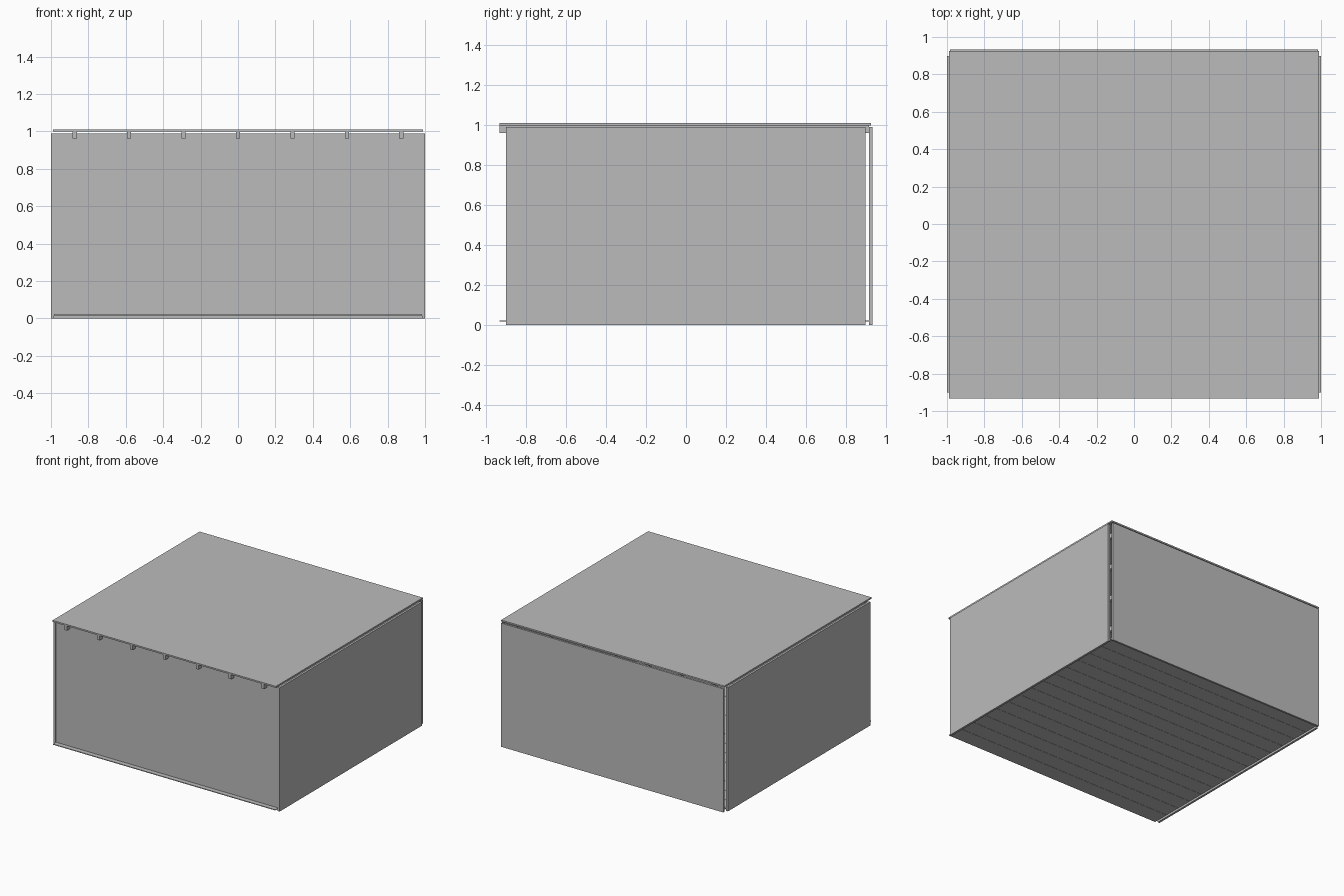
import bpy

old = bpy.data.objects.get("Cube")
if old:
    bpy.data.objects.remove(old, do_unlink=True)

# One plain grey for the whole shelter
grey = bpy.data.materials.new("plain_grey")
grey.use_nodes = True
colour = (0.5, 0.5, 0.5, 1)
grey.diffuse_color = colour
for node in grey.node_tree.nodes:
    if node.type == 'BSDF_PRINCIPLED':
        node.inputs["Base Color"].default_value = colour


def box(name, x, y, z):
    """Box from (low, high) ranges on each axis."""
    spans = (x, y, z)
    bpy.ops.mesh.primitive_cube_add(size=1)
    ob = bpy.context.object
    ob.name = ob.data.name = name
    centre = [(a + b) / 2 for a, b in spans]
    size = [b - a for a, b in spans]
    for v in ob.data.vertices:
        v.co = [c + s * k for c, s, k in zip(centre, size, v.co)]
    ob.data.materials.append(grey)
    return ob


FRONT, BACK = -0.933, 0.917
INNER = 0.983

# Side walls
box("left_wall", (INNER, 1), (-0.902, 0.898), (0, 0.989))
box("right_wall", (-1, -INNER), (-0.902, 0.898), (0, 0.989))

# Back wall stands behind a narrow gap, front wall sits on the floor
box("back_wall", (-INNER, INNER), (BACK, 0.933), (0, 0.989))
box("front_wall", (-INNER, INNER), (-0.895, -0.88), (0.022, 0.989))

# Roof sheet and the rafters below it
box("roof", (-0.988, 0.988), (FRONT, 0.926), (0.998, 1.01))
for i in range(7):
    x = (i - 3) * 0.291
    box(f"rafter_{i + 1}", (x - 0.011, x + 0.011), (FRONT, BACK), (0.961, 0.998))

# Floor boards, raised slightly above the wall feet
boards = 14
step = (BACK - FRONT) / boards
for i in range(boards):
    y = FRONT + i * step
    box(f"floor_board_{i + 1}", (-INNER, INNER), (y, y + step - 0.002), (0.016, 0.022))
